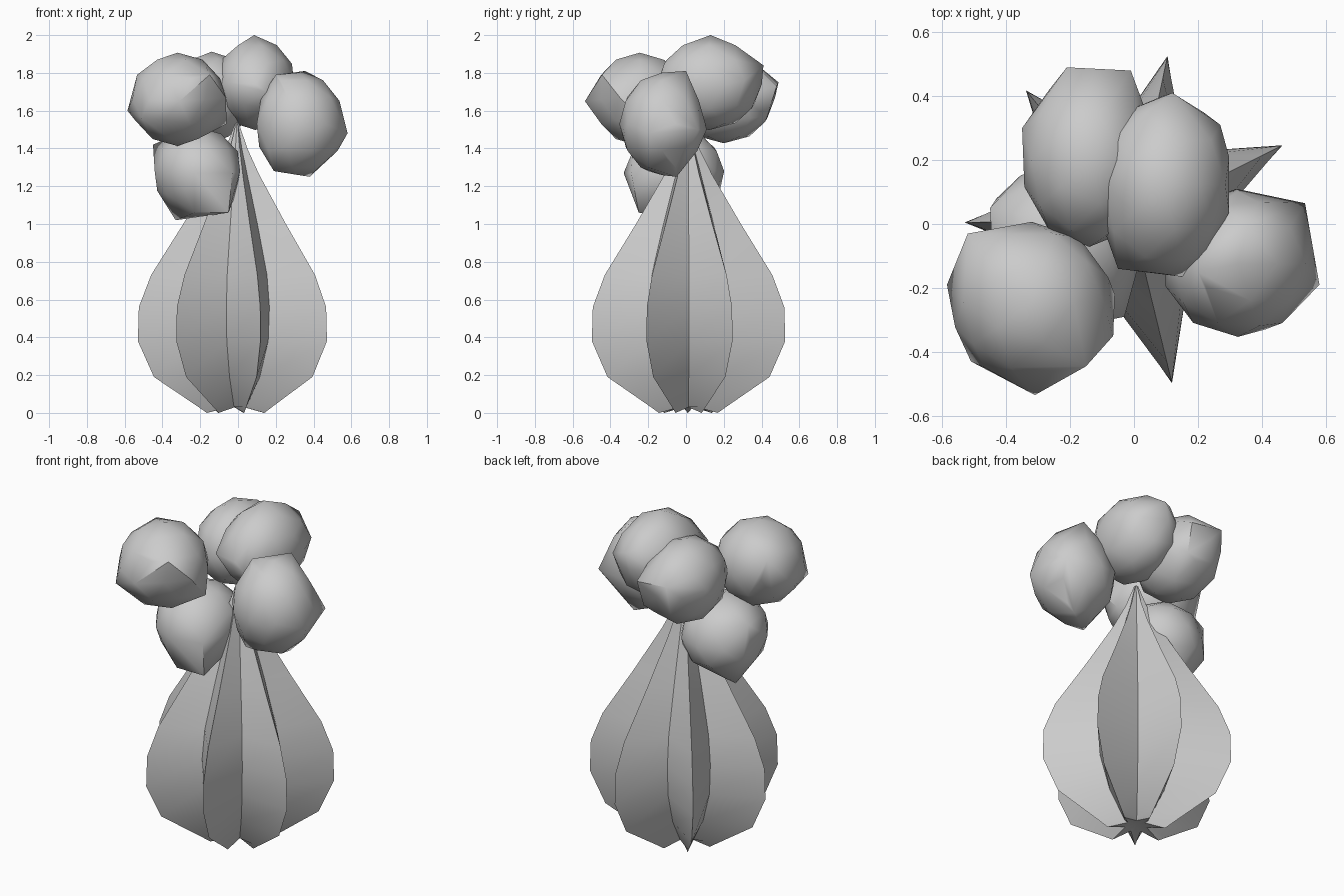
import bpy, bmesh, math
from mathutils import Vector

if "Cube" in bpy.data.objects:
    bpy.data.objects.remove(bpy.data.objects["Cube"])


def finish(name, bm, angle):
    bmesh.ops.recalc_face_normals(bm, faces=bm.faces)
    mesh = bpy.data.meshes.new(name)
    bm.to_mesh(mesh)
    bm.free()
    obj = bpy.data.objects.new(name, mesh)
    bpy.context.collection.objects.link(obj)
    bpy.ops.object.select_all(action='DESELECT')
    obj.select_set(True)
    bpy.context.view_layer.objects.active = obj
    bpy.ops.object.shade_smooth_by_angle(angle=math.radians(angle))
    return obj


# Ribbed pod: seven sharp ridges with valleys between (z, ridge radius, valley radius)
RIBS = 7
profile = [(0.01, 0.16, 0.06), (0.035, 0.21, 0.08), (0.19, 0.44, 0.19),
           (0.38, 0.525, 0.26), (0.56, 0.52, 0.27), (0.73, 0.455, 0.25),
           (1.00, 0.285, 0.17), (1.26, 0.13, 0.085), (1.40, 0.06, 0.04),
           (1.53, 0.012, 0.008)]
bm = bmesh.new()
rings = []
for z, ridge, valley in profile:
    ring = []
    for i in range(2 * RIBS):
        a = math.radians(26.5) + math.pi * i / RIBS
        r = valley if i % 2 else ridge
        lift = (0.02 if i % 2 else -0.01) if z < 0.03 else 0
        ring.append(bm.verts.new((r * math.cos(a) - 0.005, r * math.sin(a) + 0.012, z + lift)))
    rings.append(ring)
for low, high in zip(rings, rings[1:]):
    for i in range(2 * RIBS):
        j = (i + 1) % (2 * RIBS)
        bm.faces.new((low[i], low[j], high[j], high[i]))
for ring, z in ((rings[0], 0.04), (rings[-1], 1.54)):
    tip = bm.verts.new((-0.005, 0.012, z))
    for i in range(2 * RIBS):
        bm.faces.new((ring[i], ring[(i + 1) % (2 * RIBS)], tip))
finish("ribbed_pod", bm, 30)


# Faceted lumps: hull of a rounded core and a few outer corners
def lump(name, low, high, corners, core=0.97):
    low, high = Vector(low), Vector(high)
    centre, half = (low + high) / 2, (high - low) / 2 * core
    bm = bmesh.new()
    bmesh.ops.create_icosphere(bm, subdivisions=2, radius=1)
    for v in bm.verts:
        v.co = centre + v.co * half
    bmesh.ops.delete(bm, geom=bm.faces[:] + bm.edges[:], context='EDGES_FACES')
    for c in corners:
        bm.verts.new(c)
    bmesh.ops.convex_hull(bm, input=bm.verts)
    bmesh.ops.delete(bm, geom=[v for v in bm.verts if not v.link_faces], context='VERTS')
    finish(name, bm, 42)


lump("left_lump", (-0.585, -0.51, 1.40), (-0.055, 0.02, 1.92), [
    (-0.585, -0.19, 1.60), (-0.31, -0.535, 1.65), (-0.51, -0.43, 1.56),
    (-0.15, -0.445, 1.79), (-0.065, -0.35, 1.67), (-0.06, -0.22, 1.53),
    (-0.52, -0.03, 1.80)], 0.95)
lump("right_lump", (0.08, -0.36, 1.25), (0.57, 0.11, 1.81), [
    (0.58, -0.19, 1.48), (0.535, 0.065, 1.50), (0.355, 0.0, 1.81),
    (0.20, -0.15, 1.79), (0.38, -0.05, 1.25), (0.19, -0.20, 1.28),
    (0.41, -0.33, 1.50), (0.32, 0.11, 1.50)])
lump("top_lump", (-0.13, -0.165, 1.49), (0.315, 0.41, 1.99), [
    (0.085, 0.13, 2.00), (0.12, 0.41, 1.84), (0.27, 0.31, 1.76),
    (0.15, -0.165, 1.70), (-0.05, -0.14, 1.75)])
lump("back_lump", (-0.36, -0.08, 1.42), (0.08, 0.48, 1.92), [
    (-0.21, 0.49, 1.75), (-0.01, 0.48, 1.73), (-0.35, 0.30, 1.70),
    (-0.02, 0.43, 1.57)])
lump("lower_lump", (-0.46, -0.33, 1.04), (0.03, 0.21, 1.52), [
    (-0.45, 0.05, 1.42), (-0.43, 0.08, 1.20), (-0.33, 0.0, 1.02),
    (-0.05, -0.25, 1.06), (-0.23, -0.25, 1.06), (-0.03, -0.29, 1.27),
    (-0.23, -0.33, 1.27), (-0.28, 0.18, 1.18)])
